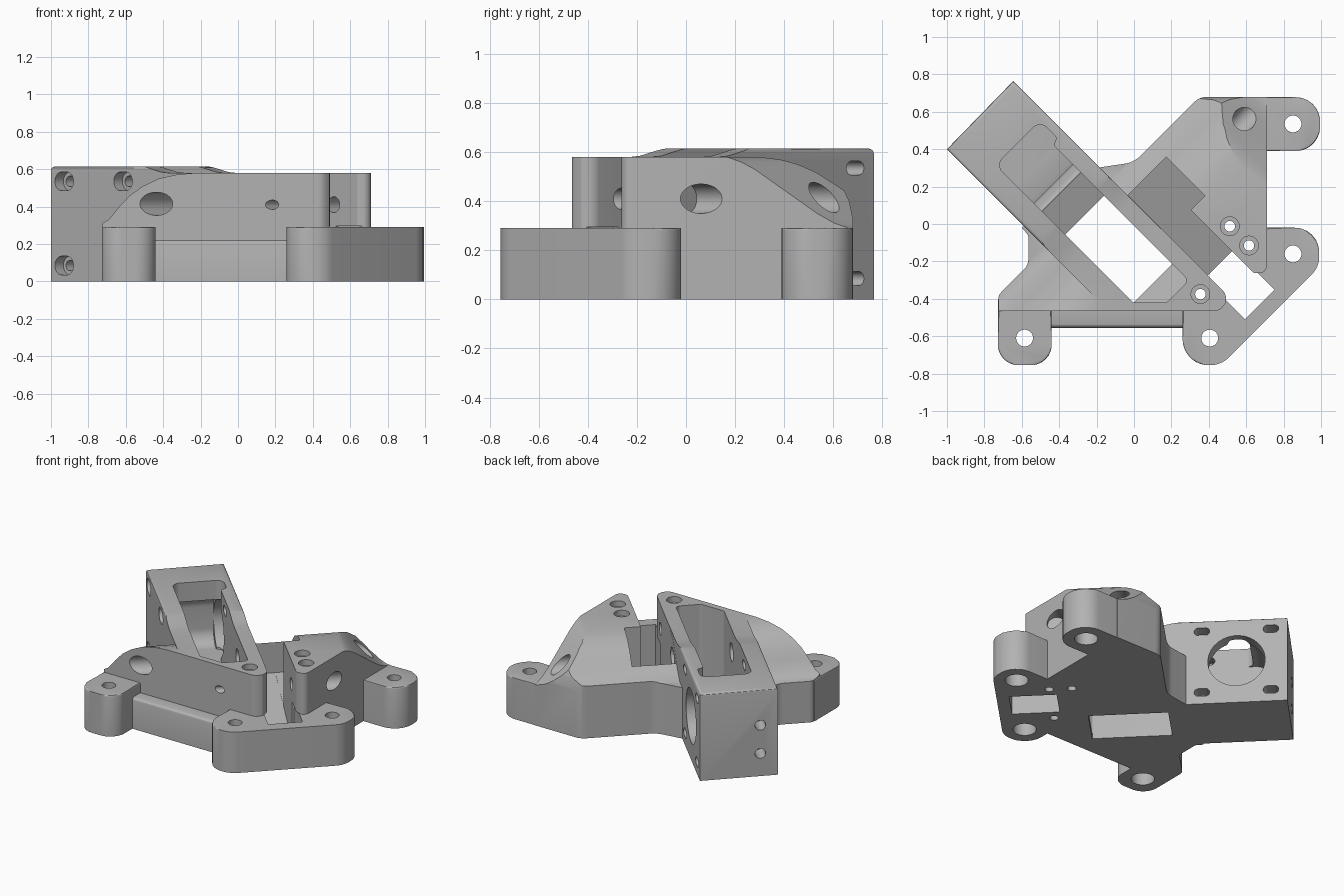
import bpy, bmesh, math
from mathutils import Vector

cube = bpy.data.objects.get("Cube")
if cube:
    bpy.data.objects.remove(cube, do_unlink=True)

# Diagonal frame: U runs along the motor arm, V across it
S = math.sqrt(0.5)
X, Y, Z = Vector((1, 0, 0)), Vector((0, 1, 0)), Vector((0, 0, 1))
U, V = Vector((S, -S, 0)), Vector((S, S, 0))
PLAN, ACROSS, ALONG = (X, Y, Z), (U, Z, V), (V, Z, U)

grey = bpy.data.materials.new("plain_grey")
grey.use_nodes = True
grey.diffuse_color = (0.45, 0.45, 0.45, 1)
grey.node_tree.nodes["Principled BSDF"].inputs["Base Color"].default_value = (0.45, 0.45, 0.45, 1)


def diag(u, v, r=0):
    """Plan point from diagonal coordinates, with a corner radius."""
    return ((u + v) * S, (v - u) * S, r)


def rounded(points, steps=8):
    """Replace each corner (x, y, radius) with a tangent arc."""
    out = []
    n = len(points)
    for i, p in enumerate(points):
        c = Vector(p[:2])
        r = p[2] if len(p) > 2 else 0
        if not r:
            out.append(c)
            continue
        a = (Vector(points[i - 1][:2]) - c).normalized()
        b = (Vector(points[(i + 1) % n][:2]) - c).normalized()
        half = a.angle(b) / 2
        mid = c + (a + b).normalized() * (r / math.sin(half))
        start = c + a * (r / math.tan(half)) - mid
        end = c + b * (r / math.tan(half)) - mid
        for k in range(steps + 1):
            t = k / steps
            out.append(mid + (start * (1 - t) + end * t).normalized() * r)
    return out


def prism(name, points, low, high, frame=PLAN, edge=0):
    """Extrude a rounded outline along the frame's third axis."""
    A, B, C = frame
    bm = bmesh.new()
    flat = rounded(points)
    rings = [[bm.verts.new(A * p.x + B * p.y + C * h) for p in flat] for h in (low, high)]
    bm.faces.new(rings[0])
    top = bm.faces.new(rings[1])
    for i in range(len(flat)):
        bm.faces.new((rings[0][i - 1], rings[0][i], rings[1][i], rings[1][i - 1]))
    if edge:
        bmesh.ops.bevel(bm, geom=list(top.edges), offset=edge, segments=3,
                        profile=0.5, affect='EDGES', clamp_overlap=True)
    bmesh.ops.recalc_face_normals(bm, faces=bm.faces)
    mesh = bpy.data.meshes.new(name)
    bm.to_mesh(mesh)
    bm.free()
    mesh.materials.append(grey)
    ob = bpy.data.objects.new(name, mesh)
    bpy.context.collection.objects.link(ob)
    return ob


def box(name, a0, a1, b0, b1, low, high, frame=PLAN, r=0, edge=0):
    pts = [(a0, b0, r), (a1, b0, r), (a1, b1, r), (a0, b1, r)]
    return prism(name, pts, low, high, frame, edge)


def rod(name, a, b, r, low, high, frame=PLAN, stretch=0):
    """Round or slotted cutter."""
    pts = []
    for k in range(32):
        t = math.tau * (k + 0.5) / 32
        pts.append((a + r * math.cos(t) + math.copysign(stretch, math.cos(t)), b + r * math.sin(t)))
    return prism(name, pts, low, high, frame)


def combine(target, tool, mode):
    mod = target.modifiers.new("combine", 'BOOLEAN')
    mod.operation, mod.solver, mod.object = mode, 'EXACT', tool
    bpy.context.view_layer.objects.active = target
    bpy.ops.object.modifier_apply(modifier=mod.name)
    bpy.data.objects.remove(tool, do_unlink=True)
    return target


# Motor arm: long diagonal bar with a taller motor end
arm = prism("motor_bracket", [(-1, 0.4), (-0.135, -0.465), (0.585, -0.465, 0.065), (-0.645, 0.765)],
            0, 0.615, edge=0.018)
combine(arm, prism("arm_top", [(-2, -1), (2, -1), (2, 0.58), (-0.1, 0.58), (-0.16, 0.585),
                               (-0.27, 0.61), (-0.33, 0.62), (-2, 0.62)], -2, 2, ACROSS), 'INTERSECT')

# Left-hand wing sloping down to its lug
front_wing = prism("front_wing", [(-0.725, -0.465), (0.3, -0.465), (0.2, -0.25), (-0.5, 0.05),
                                  (-0.6, -0.02), (-0.565, -0.06, 0.03), (-0.565, -0.22, 0.08),
                                  (-0.725, -0.38, 0.05)], 0, 0.58)
combine(front_wing, prism("front_slope", [(-2, -1), (2, -1), (2, 0.58), (0.17, 0.58), (0.1, 0.572),
                                          (0.03, 0.55), (-0.03, 0.51), (-0.08, 0.46), (-0.12, 0.4),
                                          (-0.16, 0.33), (-0.2, 0.3), (-0.25, 0.29), (-2, 0.29)],
                          -2, 2, ACROSS), 'INTERSECT')

# Rear wing, falling away towards the arm, the outer corner and the back
rear_wing = prism("rear_wing", [(-0.28, 0.22), (0.3, -0.36), diag(0.475, 0.085), diag(0.475, 0.267),
                                (0.64, -0.263, 0.03), (0.71, -0.263, 0.04), (0.71, 0.68),
                                (0.35, 0.68, 0.1), (0, 0.33, 0.15), (-0.2, 0.3)], 0, 0.58)
for name, frame, profile in (
        ("rear_slope", ACROSS, [(0.2, 0.58), (0.1, 0.57), (0.03, 0.55), (-0.04, 0.515), (-0.1, 0.465),
                                (-0.16, 0.41), (-0.25, 0.36), (-2, 0.36)]),
        ("corner_slope", (-V, Z, U), [(-0.62, 0.58), (-0.66, 0.56), (-0.7, 0.53), (-0.8, 0.43),
                                      (-0.88, 0.35), (-0.93, 0.31), (-0.97, 0.29), (-2, 0.29)]),
        ("rear_roundover", (-Y, Z, X), [(-0.45, 0.58), (-0.6, 0.5), (-0.64, 0.455), (-0.665, 0.4),
                                        (-0.68, 0.33), (-0.68, -1)])):
    ends = [(profile[-1][0], -1), (2, -1), (2, 0.58)]
    combine(rear_wing, prism(name, ends + profile, -2, 2, frame), 'INTERSECT')

# Mounting lugs and the low front rail
lug_top = 0.29
parts = [
    front_wing, rear_wing,
    box("front_rail", -0.5, 0.3, -0.555, -0.4, 0, 0.22, edge=0.025),
    prism("left_lug", [(-0.728, -0.755, 0.11), (-0.44, -0.755, 0.11), (-0.44, -0.4), (-0.728, -0.4)],
          0, lug_top, edge=0.008),
    prism("double_lug", [(0.26, -0.755, 0.138), (0.465, -0.755, 0.138), (0.99, -0.23, 0.13),
                         (0.99, -0.02, 0.13), (0.65, -0.02), (0.26, -0.41)], 0, lug_top, edge=0.008),
    prism("rear_lug", [(0.45, 0.39), (0.995, 0.39, 0.13), (0.995, 0.678, 0.13), (0.45, 0.678)],
          0, lug_top, edge=0.008),
]
for part in parts:
    combine(arm, part, 'UNION')

# Arm pocket with its ramped floor and bottom opening
pocket = prism("arm_pocket", [diag(-0.745, -0.3, 0.05), diag(-0.745, 0.035, 0.05), diag(-0.62, 0.035, 0.02),
                              diag(-0.6, -0.007, 0.02), diag(0.42, -0.007, 0.03), (0.174, -0.42, 0.04),
                              (-0.004, -0.42, 0.02)], -0.1, 1)
combine(pocket, prism("pocket_profile", [(-0.8, 1), (-0.8, 0.13), (-0.6, 0.12), (-0.475, 0.12),
                                         (-0.22, 0.03), (-0.22, -0.2), (0.295, -0.2),
                                         (0.295, 0.04), (0.5, 0.1), (0.5, 1)], -1, 1, ACROSS), 'INTERSECT')
cutters = [
    pocket,
    box("drive_chamber", -0.86, -0.48, 0.125, 0.48, -0.298, -0.009, ACROSS, 0.1),
    # Rear pocket and the channel running out of it
    prism("channel", [(-0.132, 1), (-0.132, 0.22), (0.475, 0.02), (0.475, lug_top), (1.1, lug_top),
                      (1.1, 1)], 0.086, 0.267, ACROSS),
    prism("rear_pocket", [(-0.131, 1), (-0.131, 0.221), (0.161, 0.125), (0.161, 1)], 0.0855, 0.375, ACROSS),
    box("channel_outlet", 0.474, 0.78, -0.1, 0.295, 0.06, 0.283, ACROSS),
    # Motor boss opening
    rod("motor_opening", -0.668, 0.31, 0.185, -0.1, 0.3, ACROSS),
]

# Motor screw slots on both sides of the arm
for u in (-0.89, -0.445):
    for z in (0.085, 0.535):
        cutters.append(rod("motor_slot", u, z, 0.028, -0.6, 0.2, ACROSS, 0.022))
        cutters.append(rod("slot_counterbore", u, z, 0.05, -0.6, -0.36, ACROSS, 0.02))

# Screw holes in the lugs and clamp blocks
for x, y in ((-0.585, -0.61), (0.405, -0.61), (0.85, -0.16), (0.85, 0.535)):
    cutters.append(rod("lug_hole", x, y, 0.045, -0.1, 0.4))
    cutters.append(rod("lug_counterbore", x, y, 0.075, -0.1, 0.1))
for x, y in ((0.355, -0.375), (0.512, -0.012), (0.615, -0.115)):
    cutters.append(rod("clamp_hole", x, y, 0.028, -0.1, 1))
    cutters.append(rod("clamp_counterbore", x, y, 0.05, 0.54, 1))

# Cross bores through the whole casting
cutters += [
    rod("main_bore", 0.02, 0.415, 0.062, -1, 1, ACROSS),
    rod("front_bore", 0.458, 0.41, 0.025, -1, 0.3, ACROSS),
    rod("middle_bore", 0.458, 0.41, 0.043, 0, 0.4, ACROSS),
    rod("side_bore", 0.458, 0.41, 0.06, 0.46, 1, ACROSS),
]
for z in (0.16, 0.36):
    cutters.append(rod("end_hole", -0.31, z, 0.035, -1.2, -0.86, ALONG))

for cutter in cutters:
    combine(arm, cutter, 'DIFFERENCE')

bpy.ops.object.select_all(action='DESELECT')
arm.select_set(True)
bpy.context.view_layer.objects.active = arm
bpy.ops.object.shade_smooth_by_angle(angle=math.radians(30))
